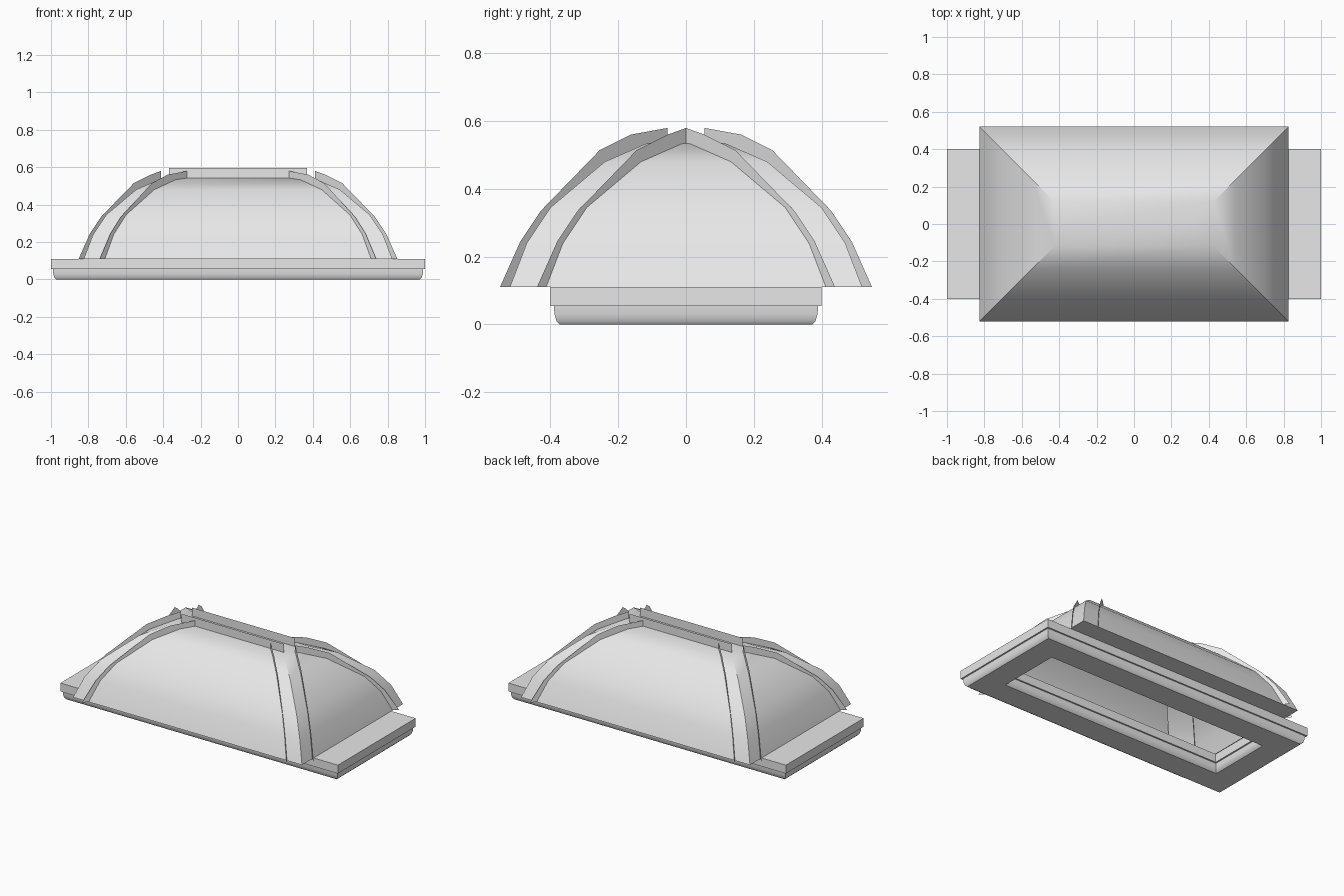
import bpy, bmesh, math

cube = bpy.data.objects.get("Cube")
if cube:
    bpy.data.objects.remove(cube, do_unlink=True)

grey = bpy.data.materials.new("plain grey")
grey.use_nodes = True
colour = (0.8, 0.8, 0.8, 1)
grey.diffuse_color = colour
grey.node_tree.nodes["Principled BSDF"].inputs["Base Color"].default_value = colour


def finish(name, bm, angle=25):
    bmesh.ops.remove_doubles(bm, verts=bm.verts, dist=0.0005)
    bmesh.ops.recalc_face_normals(bm, faces=bm.faces)
    mesh = bpy.data.meshes.new(name)
    bm.to_mesh(mesh)
    bm.free()
    mesh.materials.append(grey)
    obj = bpy.data.objects.new(name, mesh)
    bpy.context.collection.objects.link(obj)
    bpy.ops.object.select_all(action='DESELECT')
    obj.select_set(True)
    bpy.context.view_layer.objects.active = obj
    bpy.ops.object.shade_smooth_by_angle(angle=math.radians(angle))
    return obj


def loft(bm, rows, closed=False):
    """Skin quads between successive rows of points."""
    grid = [[bm.verts.new(p) for p in row] for row in rows]
    for a, b in zip(grid, grid[1:]):
        n = len(a)
        for i in range(n if closed else n - 1):
            j = (i + 1) % n
            bm.faces.new((a[i], a[j], b[j], b[i]))


def rect(hx, hy, z):
    return [(-hx, -hy, z), (hx, -hy, z), (hx, hy, z), (-hx, hy, z)]


# Base frame: a stepped moulding swept round a rectangular opening
moulding = [(0.028, 0), (0.018, 0.01), (0.012, 0.03), (0.01, 0.055),
            (0, 0.055), (0, 0.11), (0.215, 0.11), (0.215, 0.055),
            (0.205, 0.055), (0.203, 0.03), (0.197, 0.01), (0.187, 0)]
bm = bmesh.new()
loft(bm, [rect(1 - d, 0.4 - d, z) for d, z in moulding + moulding[:1]], True)
finish("base_frame", bm, 40)

# Curved hipped roof shell with a flat rim underneath
slope = [(0.04, 0.11), (0, 0.11), (0.05, 0.24), (0.12, 0.345),
         (0.28, 0.48), (0.4, 0.533), (0.52, 0.55)]
bm = bmesh.new()
rows = [rect(0.78, 0.38, 0.11)]
rows += [rect(0.825 - d, 0.52 - d, z) for d, z in slope[1:-1]]
loft(bm, rows, True)
d, z = slope[-1]
bm.verts.ensure_lookup_table()
ring = list(bm.verts)[-4:]
left, right = (bm.verts.new((s * (0.825 - d), 0, z)) for s in (-1, 1))
for face in ((ring[0], ring[1], right, left), (ring[1], ring[2], right),
             (ring[2], ring[3], left, right), (ring[3], ring[0], left)):
    bm.faces.new(face)
finish("roof_shell", bm, 32)

# Hip ribs: open channels with thin upright fins on both sides of each hip
outer = [(0, 0.11), (0.06, 0.245), (0.12, 0.335), (0.295, 0.515),
         (0.385, 0.56), (0.495, 0.58)]
inner = [(0.03, 0.11), (0.085, 0.225), (0.145, 0.31), (0.305, 0.47),
         (0.39, 0.51), (0.495, 0.533)]


def end_fin(d, z):
    d = min(d, 0.44)
    return (0.852 - d, 0.44 - d, z)


def side_fin(d, z):
    return (0.739 - 0.943 * d, 0.549 - d, z)


for sx, side in ((-1, "right"), (1, "left")):
    for sy, end in ((-1, "front"), (1, "back")):
        bm = bmesh.new()
        rows = []
        for o, i in zip(outer, inner):
            row = (end_fin(*o), end_fin(*i), side_fin(*i), side_fin(*o))
            rows.append([(sx * x, sy * y, z) for x, y, z in row])
        loft(bm, rows)
        finish(f"{end}_{side}_hip_rib", bm)

# Ridge channel along the top
bm = bmesh.new()
section = [(-0.053, 0.597), (-0.053, 0.53), (0.053, 0.53), (0.053, 0.597)]
loft(bm, [[(x, y, z) for y, z in section] for x in (-0.37, 0.37)])
finish("ridge_channel", bm)
